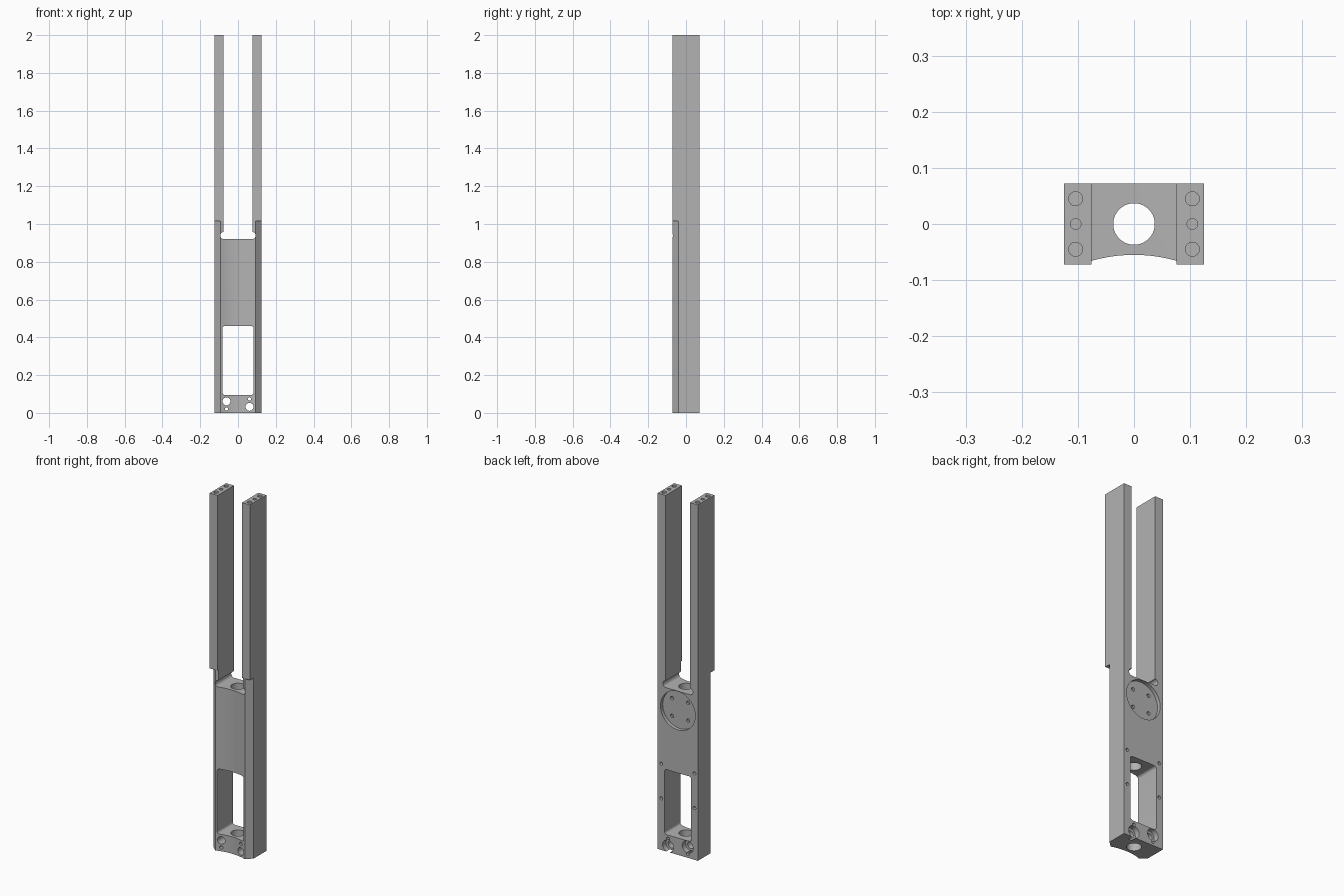
import bpy, bmesh
from math import sin, cos, pi

cube = bpy.data.objects.get("Cube")
if cube:
    bpy.data.objects.remove(cube, do_unlink=True)

metal = bpy.data.materials.new("plain grey metal")
metal.use_nodes = True
GREY = (0.45, 0.45, 0.45, 1)
metal.diffuse_color = GREY
metal.node_tree.nodes["Principled BSDF"].inputs["Base Color"].default_value = GREY

W, D, H = 0.125, 0.0725, 2.0


def prism(name, pts, axis, a, b):
    """Extrude a 2D outline along y or z between a and b."""
    bm = bmesh.new()
    place = (lambda p, t: (p[0], p[1], t)) if axis == "z" else (lambda p, t: (p[0], t, p[1]))
    lo = [bm.verts.new(place(p, a)) for p in pts]
    hi = [bm.verts.new(place(p, b)) for p in pts]
    bm.faces.new(lo)
    bm.faces.new(hi)
    n = len(pts)
    for i in range(n):
        j = (i + 1) % n
        bm.faces.new((lo[i], lo[j], hi[j], hi[i]))
    bmesh.ops.recalc_face_normals(bm, faces=bm.faces)
    me = bpy.data.meshes.new(name)
    bm.to_mesh(me)
    bm.free()
    me.materials.append(metal)
    ob = bpy.data.objects.new(name, me)
    bpy.context.collection.objects.link(ob)
    return ob


def circle(x, y, r, n=32):
    return [(x + r * cos(2 * pi * i / n), y + r * sin(2 * pi * i / n)) for i in range(n)]


def rounded(x0, x1, y0, y1, r, n=8):
    pts = []
    corners = ((x1 - r, y1 - r), (x0 + r, y1 - r), (x0 + r, y0 + r), (x1 - r, y0 + r))
    for k, (cx, cy) in enumerate(corners):
        for i in range(n + 1):
            t = pi / 2 * (k + i / n)
            pts.append((cx + r * cos(t), cy + r * sin(t)))
    return pts


def rect(x, y0, y1):
    return [(-x, y0), (x, y0), (x, y1), (-x, y1)]


frame = prism("forked_frame", rect(W, -D, D), "z", 0, H)


def cut(pts, axis, a, b):
    tool = prism("cutter", pts, axis, a, b)
    tool.hide_render = True
    mod = frame.modifiers.new("cut", "BOOLEAN")
    mod.operation, mod.solver, mod.object = "DIFFERENCE", "EXACT", tool
    bpy.context.view_layer.update()
    done = bpy.data.meshes.new_from_object(frame.evaluated_get(bpy.context.evaluated_depsgraph_get()))
    frame.modifiers.clear()
    frame.data = done
    bpy.data.objects.remove(tool, do_unlink=True)


# Fork slot with rounded undercut at its floor
cut(rect(0.076, 0.94, 2.1), "y", -0.2, 0.2)
cut(rounded(-0.093, 0.093, 0.92, 0.958, 0.0185), "y", -0.2, 0.2)

# Lower front: concave channel and chamfered outer edges
cut(circle(0, -0.33, 0.275, 160), "z", -0.1, 1.015)
for s in (-1, 1):
    cut([(s * 0.083, -0.079), (s * 0.132, -0.0335), (s * 0.14, -0.09)], "z", -0.1, 1.015)

# Window and lengthwise bore
cut(rounded(-0.083, 0.083, 0.095, 0.46, 0.014), "y", -0.2, 0.2)
cut(circle(0, 0, 0.037, 48), "z", -0.1, 1.0)

# Round recess with four screw holes on the back
cut(circle(0, 0.81, 0.108, 64), "y", D - 0.02, 0.2)
for x in (-0.05, 0.05):
    for z in (0.76, 0.86):
        cut(circle(x, z, 0.01, 20), "y", D - 0.032, 0.2)

# Small blind holes beside the window
for x in (-0.103, 0.103):
    for z in (0.29, 0.485):
        cut(circle(x, z, 0.009, 20), "y", D - 0.04, 0.2)

# Foot holes, counterbored from the back, with small pin holes
for x, z, pin in ((-0.061, 0.061, 0.021), (0.061, 0.032, 0.074)):
    cut(circle(x, z, 0.021), "y", -0.2, 0.2)
    cut(circle(x, pin, 0.009, 20), "y", -0.2, 0.2)
    cut(circle(x, z, 0.034), "y", D - 0.03, 0.2)

# Blind holes in the fork ends
for x in (-0.104, 0.104):
    for y, r in ((-0.045, 0.0125), (0, 0.0095), (0.045, 0.0125)):
        cut(circle(x, y, r, 24), "z", H - 0.08, 2.1)

bpy.ops.object.select_all(action="DESELECT")
frame.select_set(True)
bpy.context.view_layer.objects.active = frame
bpy.ops.object.shade_smooth_by_angle(angle=pi / 6)
